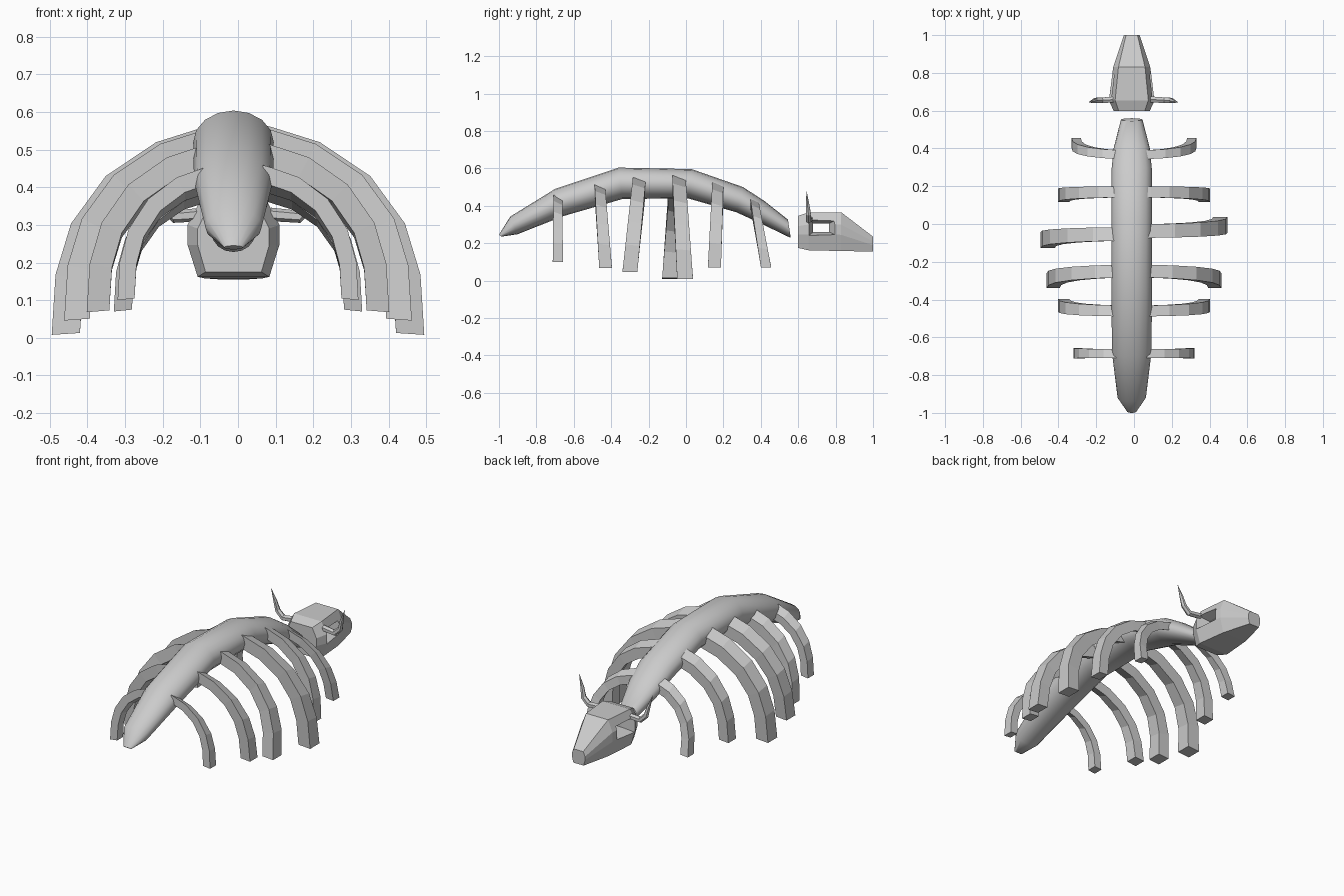
import bpy, bmesh, math
from mathutils import Vector

if "Cube" in bpy.data.objects:
    bpy.data.objects.remove(bpy.data.objects["Cube"])

CX = -0.012  # spine and skull sit slightly left of centre


def loft(name, rings):
    """Skin a list of equal-length point rings and cap both ends."""
    bm = bmesh.new()
    vs = [[bm.verts.new(p) for p in r] for r in rings]
    n = len(vs[0])
    for a, b in zip(vs, vs[1:]):
        for i in range(n):
            j = (i + 1) % n
            bm.faces.new((a[i], a[j], b[j], b[i]))
    bm.faces.new(vs[0])
    bm.faces.new(vs[-1])
    bmesh.ops.recalc_face_normals(bm, faces=bm.faces)
    me = bpy.data.meshes.new(name)
    bm.to_mesh(me)
    bm.free()
    ob = bpy.data.objects.new(name, me)
    bpy.context.collection.objects.link(ob)
    return ob


def smooth(ob, angle):
    bpy.ops.object.select_all(action='DESELECT')
    ob.select_set(True)
    bpy.context.view_layer.objects.active = ob
    bpy.ops.object.shade_smooth_by_angle(angle=math.radians(angle))


# Spine: arched tube, each ring given by top point, bottom point, half width
rings = []
for yt, zt, yb, zb, hw in [(-1.0, .245, -.985, .235, .025), (-.94, .342, -.90, .248, .075),
                           (-.70, .490, -.655, .345, .105), (-.36, .604, -.34, .436, .107),
                           (.03, .596, .01, .440, .107), (.305, .50, .27, .365, .107),
                           (.42, .425, .39, .31, .095), (.545, .326, .56, .228, .057)]:
    top, bot = Vector((CX, yt, zt)), Vector((CX, yb, zb))
    mid, half = (top + bot) / 2, (top - bot) / 2
    rings.append([mid + half * math.cos(a) + Vector((hw * math.sin(a), 0, 0))
                  for a in (i * math.tau / 16 for i in range(16))])
smooth(loft("spine", rings), 45)

# Ribs: normalised arch (out, height) scaled to each rib
ARCH = [(-.1, 1.02), (0, 1), (.316, .927), (.646, .764), (.873, .536), (.975, .29), (1, 0)]


def rib(name, side, reach, top, bottom, y_top, y_low, width, thick):
    pts = [Vector((.09 + u * (reach - .09), bottom + v * (top - bottom))) for u, v in ARCH]
    rings = []
    for i, p in enumerate(pts):
        t = pts[min(i + 1, len(pts) - 1)] - pts[max(i - 1, 0)]
        t.normalize()
        q = p + Vector((t.y, -t.x)) * thick       # inner edge
        if i == len(pts) - 1:
            q = p + Vector((-thick, 0.005))
        v = min(1, ARCH[i][1])
        y = y_low + (y_top - y_low) * v
        w = width / 2 * (1 - .15 * v)
        skew = .012 * v                            # outer face leans back
        rings.append([(side * a.x, y + d * w, a.y - d * skew)
                      for a, d in ((p, -1), (p, 1), (q, 1), (q, -1))])
    loft(name, rings)


# reach, top, bottom, y top, y bottom, width, thickness
RIBS = [(.320, .440, .10, -.685, -.685, .055, .045),
        (.402, .500, .068, -.46, -.43, .068, .06),
        (.462, .540, .046, -.25, -.30, .08, .068),
        (.495, .548, .008, -.045, -.045, .085, .075),
        (.402, .510, .07, .17, .152, .07, .06),
        (.330, .420, .07, .368, .428, .055, .048)]
for i, (reach, top, bottom, y0, y1, w, th) in enumerate(RIBS):
    for side, tag in ((-1, "left"), (1, "right")):
        yaw = .04 if i == 3 else 0                # the longest rib is turned
        rib(f"rib_{i + 1}_{tag}", side, reach, top, bottom,
            y0 + side * yaw * .2, y1 + side * yaw, w, th)

# Skull: faceted octagonal sections along y (half width, bottom, top)
rings = []
for y, hw, zb, zt in [(.598, .095, .175, .345), (.655, .122, .162, .365),
                      (.83, .098, .158, .365), (1.0, .042, .155, .235)]:
    h = zt - zb
    half = [(.78, 0), (1, .42), (1, .68), (.72, 1)]
    sec = [(a * hw, zb + b * h) for a, b in half]
    rings.append([(CX + x, y, z) for x, z in sec] + [(CX - x, y, z) for x, z in reversed(sec)])
skull = loft("skull", rings)

# Eye sockets: tunnel that narrows towards the middle
rings = []
for x, y0, y1, z0, z1 in [(-.16, .645, .83, .23, .34), (-.05, .68, .765, .26, .305),
                          (.05, .68, .765, .26, .305), (.16, .645, .83, .23, .34)]:
    rings.append([(CX + x, y, z) for y, z in ((y0, z0), (y1, z0), (y1, z1), (y0, z1))])
cutter = loft("socket_cutter", rings)
cutter.hide_render = True
cutter.hide_set(True)
mod = skull.modifiers.new("sockets", 'BOOLEAN')
mod.operation, mod.solver, mod.object = 'DIFFERENCE', 'EXACT', cutter
bpy.context.view_layer.objects.active = skull
bpy.ops.object.modifier_apply(modifier="sockets")
bpy.data.objects.remove(cutter)

# Horns: tapered, curving out and up
PATH = [(.09, .66, .328, .018), (.165, .655, .322, .017), (.20, .655, .355, .015),
        (.212, .65, .405, .011), (.235, .645, .475, .001)]
for side, tag in ((-1, "left"), (1, "right")):
    rings = []
    for i, (x, y, z, r) in enumerate(PATH):
        a, b = PATH[max(i - 1, 0)], PATH[min(i + 1, len(PATH) - 1)]
        t = Vector((b[0] - a[0], b[2] - a[2])).normalized()
        rings.append([(CX * .3 + side * (x - t.y * r * c), y + r * s, z + t.x * r * c)
                      for c, s in ((math.cos(k * math.tau / 6), math.sin(k * math.tau / 6))
                                   for k in range(6))])
    loft(f"horn_{tag}", rings)
